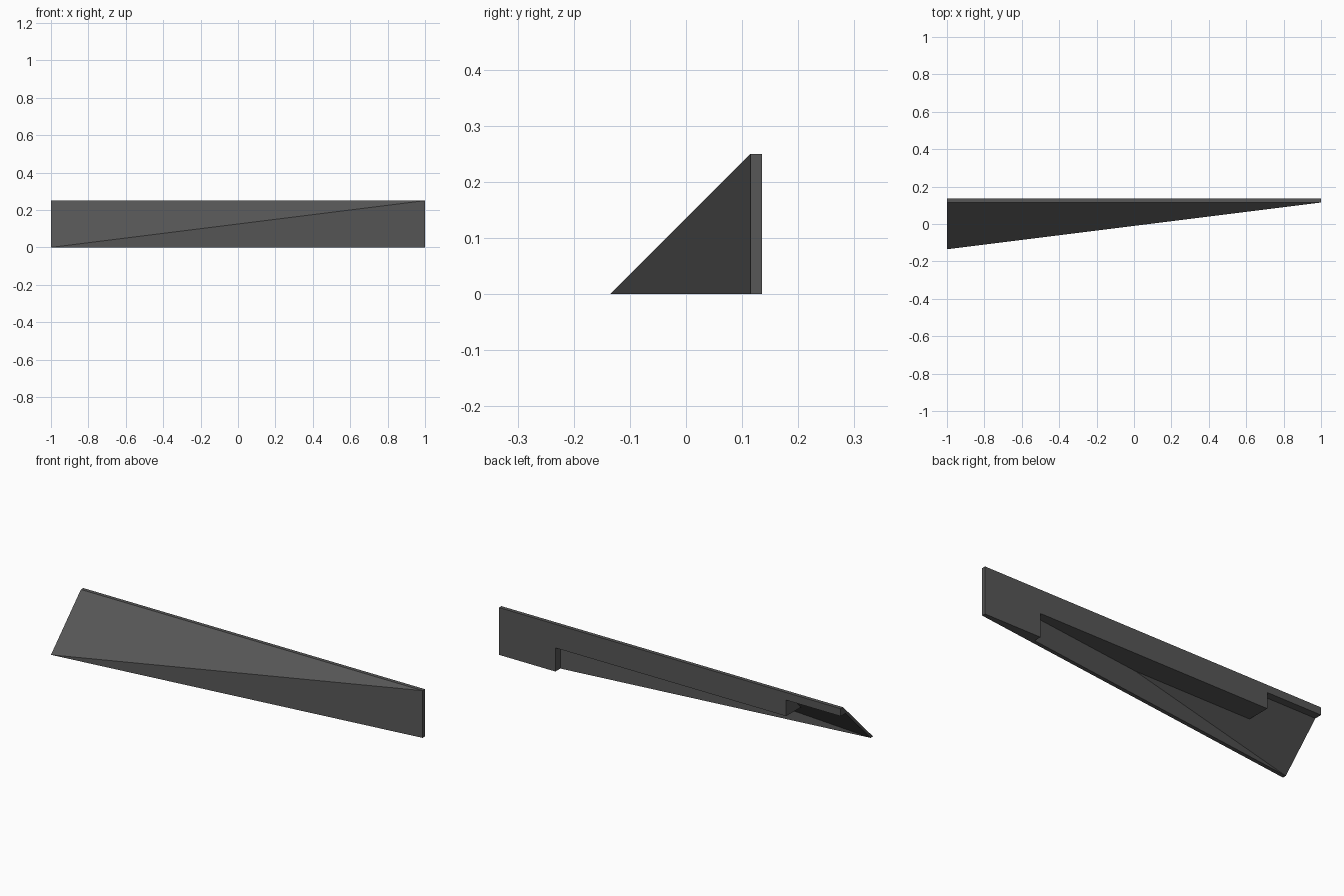
import bpy
import bmesh
from mathutils import Vector

cube = bpy.data.objects.get("Cube")
if cube:
    bpy.data.objects.remove(cube, do_unlink=True)

# Single dark grey material
grey = bpy.data.materials.new("dark_grey")
grey.use_nodes = True
colour = (0.095, 0.095, 0.095, 1)
grey.diffuse_color = colour
bsdf = next(n for n in grey.node_tree.nodes if n.type == 'BSDF_PRINCIPLED')
bsdf.inputs["Base Color"].default_value = colour

SKIN = 0.02  # front skin thickness, measured along y


def wedge(name, x, y, z, shift=0.0):
    """Box trimmed in front by the sloping face and the slanted upright face."""
    bm = bmesh.new()
    bmesh.ops.create_cube(bm, size=1)
    for v in bm.verts:
        v.co = [r[0] if c < 0 else r[1] for c, r in zip(v.co, (x, y, z))]
    point = Vector((-1, -0.135 + shift, 0))
    for normal in ((0, -1, 1), (0.125, -1, 0)):
        bmesh.ops.bisect_plane(bm, geom=bm.verts[:] + bm.edges[:] + bm.faces[:],
                               dist=1e-5, plane_co=point, plane_no=normal,
                               clear_outer=True)
        rim = [e for e in bm.edges if e.is_boundary]
        if rim:
            bmesh.ops.holes_fill(bm, edges=rim)
    bmesh.ops.remove_doubles(bm, verts=bm.verts[:], dist=1e-4)
    bmesh.ops.recalc_face_normals(bm, faces=bm.faces[:])
    mesh = bpy.data.meshes.new(name)
    bm.to_mesh(mesh)
    bm.free()
    mesh.materials.append(grey)
    obj = bpy.data.objects.new(name, mesh)
    bpy.context.collection.objects.link(obj)
    return obj


# Tapered wedge body
body = wedge("wedge_panel", (-1, 1), (-0.135, 0.135), (0, 0.25))

# Hollows open to the back: tall one at the wide end, lower one in the middle
cutters = [
    wedge("end_hollow_cutter", (-1.2, -0.68), (-0.3, 0.3), (-0.1, 0.21), SKIN),
    wedge("middle_hollow_cutter", (-0.8, 0.67), (-0.3, 0.3), (-0.1, 0.125), SKIN),
]
for cutter in cutters:
    mod = body.modifiers.new(cutter.name, 'BOOLEAN')
    mod.operation = 'DIFFERENCE'
    mod.solver = 'EXACT'
    mod.object = cutter

# Apply the cuts and remove the cutters
bpy.context.view_layer.update()
graph = bpy.context.evaluated_depsgraph_get()
body_mesh = bpy.data.meshes.new_from_object(body.evaluated_get(graph))
body.modifiers.clear()
body.data = body_mesh
for cutter in cutters:
    bpy.data.objects.remove(cutter, do_unlink=True)
